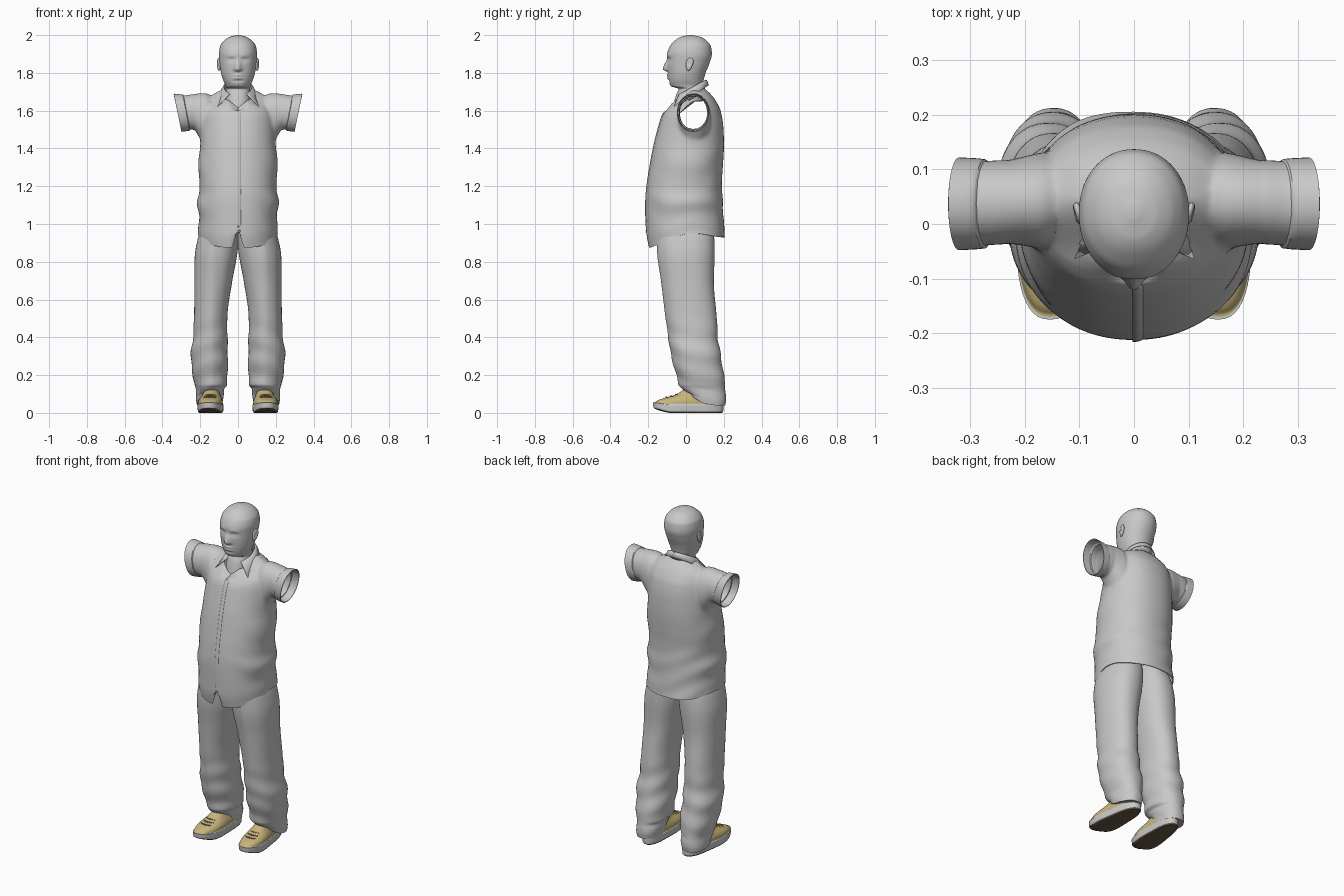
import bpy, bmesh, math
from math import sin, cos, pi, exp
from mathutils import Vector

if "Cube" in bpy.data.objects:
    bpy.data.objects.remove(bpy.data.objects["Cube"])


def material(name, rgb):
    m = bpy.data.materials.new(name)
    m.use_nodes = True
    m.diffuse_color = (*rgb, 1)
    m.node_tree.nodes["Principled BSDF"].inputs["Base Color"].default_value = (*rgb, 1)
    return m


GREY = material("plain grey", (0.58, 0.58, 0.58))
TAN = material("tan canvas", (0.57, 0.46, 0.2))
OLIVE = material("olive lace", (0.24, 0.18, 0.08))
BROWN = material("brown outsole", (0.15, 0.105, 0.075))


def bell(v, mid, width):
    return exp(-((v - mid) / width) ** 2)


def ramp(v, a, b):
    t = min(1, max(0, (v - a) / (b - a)))
    return t * t * (3 - 2 * t)


def finish(bm, name, mats, angle=40):
    bmesh.ops.recalc_face_normals(bm, faces=bm.faces)
    me = bpy.data.meshes.new(name)
    bm.to_mesh(me)
    bm.free()
    ob = bpy.data.objects.new(name, me)
    bpy.context.collection.objects.link(ob)
    for m in mats:
        me.materials.append(m)
    smooth(ob, angle)
    return ob


def smooth(ob, angle=40):
    bpy.ops.object.select_all(action='DESELECT')
    ob.select_set(True)
    bpy.context.view_layer.objects.active = ob
    bpy.ops.object.shade_smooth_by_angle(angle=math.radians(angle))


def fine_rows(rows, steps):
    """Monotone smooth interpolation of section rows along their first value."""
    cols = list(zip(*rows))
    s, n = cols[0], len(rows)

    def slopes(c):
        d = [(c[i + 1] - c[i]) / (s[i + 1] - s[i]) for i in range(n - 1)]
        mid = [2 * a * b / (a + b) if a * b > 0 else 0 for a, b in zip(d, d[1:])]
        return [d[0]] + mid + [d[-1]]

    ms = [slopes(c) for c in cols]
    out = []
    for i in range(n - 1):
        h = s[i + 1] - s[i]
        for k in range(steps):
            t = k / steps
            a, b = (1 + 2 * t) * (1 - t) ** 2, t * t * (3 - 2 * t)
            e, f = t * (1 - t) ** 2 * h, t * t * (t - 1) * h
            out.append([a * c[i] + b * c[i + 1] + e * m[i] + f * m[i + 1]
                        for c, m in zip(cols, ms)])
    return out + [list(rows[-1])]


def loft(rows, steps, n, power, shape):
    """Rows are (height, centre x, half width, front y, back y)."""
    bm = bmesh.new()
    rings = []
    for z, cx, hw, yf, yb in fine_rows(rows, steps):
        ring = []
        for k in range(n):
            c, s = sin(2 * pi * k / n), -cos(2 * pi * k / n)
            x = cx + hw * math.copysign(abs(c) ** (2 / power), c)
            y = (yf + yb) / 2 + (yb - yf) / 2 * math.copysign(abs(s) ** (2 / power), s)
            ring.append(bm.verts.new(shape(Vector((x, y, z)))))
        rings.append(ring)
    for a, b in zip(rings, rings[1:]):
        for k in range(n):
            j = (k + 1) % n
            bm.faces.new((a[k], a[j], b[j], b[k]))
    for ring in (rings[0], rings[-1]):
        bm.faces.new(ring).material_index = 1
    return bm


# Head and neck, the neck running down into the open shirt front
def face(p):
    x, y, z = abs(p.x), p.y, p.z
    if y < -0.01 and z > 1.72:
        f = ramp(-y, 0.01, 0.05)
        nose = ramp(z, 1.802, 1.818) * (1 - ramp(z, 1.818, 1.885))
        y -= f * 0.024 * nose * bell(x, 0, 0.012 + 0.006 * nose)
        y += f * 0.010 * bell(x, 0.036, 0.02) * bell(z, 1.868, 0.011)
        y -= f * 0.006 * bell(x, 0.036, 0.014) * bell(z, 1.866, 0.006)
        y -= f * 0.003 * bell(x, 0.035, 0.03) * bell(z, 1.893, 0.01)
        y -= f * 0.007 * bell(x, 0, 0.022) * (bell(z, 1.788, 0.006) + bell(z, 1.772, 0.006))
        y += f * 0.004 * bell(x, 0, 0.03) * bell(z, 1.757, 0.007)
    z -= 0.09 * ramp(-y, -0.05, 0.08) * (1 - ramp(z, 1.65, 1.70))
    return Vector((p.x, y, z))


head = [(1.65, 0, .07, -.098, .09), (1.675, 0, .067, -.066, .087), (1.715, 0, .064, -.04, .087),
        (1.73, 0, .066, -.08, .088), (1.76, 0, .078, -.092, .093), (1.80, 0, .09, -.096, .104),
        (1.85, 0, .097, -.099, .124), (1.90, 0, .101, -.099, .137), (1.94, 0, .095, -.086, .132),
        (1.97, 0, .075, -.06, .11), (1.99, 0, .045, -.03, .078), (2.0, 0, .01, .01, .035)]
finish(loft(head, 9, 96, 2.1, face), "head", [GREY, GREY], 60)

for side, s in (("left", 1), ("right", -1)):
    bm = bmesh.new()
    bmesh.ops.create_uvsphere(bm, u_segments=20, v_segments=14, radius=1)
    for v in bm.verts:
        x, y, z = v.co
        dent = 0.008 * bell(y, -0.1, 0.5) * bell(z, 0.1, 0.5) if x > 0 else 0
        y = y * (0.019 + 0.005 * z) + 0.018 + 0.006 * z
        v.co = (s * (0.1 + 0.011 * x - dent + 0.2 * (y - 0.01)), y, 1.845 + 0.034 * z)
    finish(bm, side + "_ear", [GREY], 60)


# Shirt body with tail hem, open neckline and folds
def shirt_shape(p):
    x, y, z = p
    front = ramp(-y, -0.02, 0.13)
    low = 1 - ramp(z, 0.95, 1.15)
    dz = -low * (0.075 * min(1, max(0, -y / 0.19)) + 0.02 * ramp(y, 0.05, 0.2))
    if y < 0:
        dz += 0.10 * max(0, 1 - abs(x) / 0.03) * (1 - ramp(z, 0.95, 1.02))
        dz -= 0.04 * ramp(z, 1.62, 1.71) * max(0, 1 - abs(x) / 0.05)
    dz -= 0.06 * ramp(z, 1.55, 1.71) * ramp(-y, -0.05, 0.06)
    fold = 0.004 * sin(z * 55 + 3 * sin(9 * x + 4 * y)) * (1 - ramp(z, 1.1, 1.3))
    fold += 0.003 * sin(z * 30 + x * 30) * ramp(abs(x), 0.08, 0.2) * (1 - ramp(z, 1.4, 1.5))
    fold *= 1 - 0.8 * front * (1 - ramp(abs(x), 0.1, 0.2))
    return Vector((x * (1 + 4 * fold), y * (1 + 2 * fold), z + dz))


body = [(0.95, 0, .215, -.197, .207), (1.02, 0, .207, -.211, .20), (1.12, 0, .212, -.212, .194),
        (1.22, 0, .205, -.203, .19), (1.32, 0, .208, -.187, .196), (1.42, 0, .202, -.168, .201),
        (1.52, 0, .195, -.142, .197), (1.60, 0, .188, -.118, .183), (1.65, 0, .175, -.102, .159),
        (1.688, 0, .135, -.088, .13), (1.715, 0, .078, -.07, .10)]
shirt = finish(loft(body, 7, 96, 2.15, shirt_shape), "shirt", [GREY, BROWN])
placket_path = sorted((v.co.copy() for v in shirt.data.vertices
                       if abs(v.co.x) < 1e-4 and v.co.y < -0.075), key=lambda c: c.z)

# Sleeves joined to the body, each with a turned cuff
sleeve = [(.12, .045, .05, 1.47, 1.655), (.165, .043, .09, 1.42, 1.694), (.20, .042, .083, 1.45, 1.694),
          (.245, .04, .077, 1.495, 1.686), (.29, .038, .077, 1.50, 1.68),
          (.294, .037, .082, 1.495, 1.685), (.34, .037, .085, 1.488, 1.69)]
for s in (1, -1):
    def turn(p, s=s):
        slant = 0.2 * ramp(p.z, 0.2, 0.3) * (1.69 - p.y)
        return Vector((s * (p.z - slant), p.x, p.y))
    arm = finish(loft(sleeve, 5, 48, 2.1, turn), "sleeve", [GREY, BROWN])
    mod = shirt.modifiers.new("join", 'BOOLEAN')
    mod.operation, mod.solver, mod.object = 'UNION', 'EXACT', arm
    bpy.context.view_layer.objects.active = shirt
    bpy.ops.object.modifier_apply(modifier=mod.name)
    bpy.data.objects.remove(arm)

# Open the hem, neck and cuffs, then soften the armholes
bm = bmesh.new()
bm.from_mesh(shirt.data)
bmesh.ops.delete(bm, geom=[f for f in bm.faces if f.material_index == 1], context='FACES')
bmesh.ops.remove_doubles(bm, verts=bm.verts, dist=0.002)
soft = [v for v in bm.verts if 0.11 < abs(v.co.x) < 0.24 and v.co.z > 1.38]
for i in range(8):
    bmesh.ops.smooth_vert(bm, verts=soft, factor=0.5, use_axis_x=True, use_axis_y=True, use_axis_z=True)
bm.to_mesh(shirt.data)
bm.free()
shirt.data.materials.pop(index=1)
smooth(shirt)
solid = shirt.modifiers.new("cloth", 'SOLIDIFY')
solid.thickness, solid.offset = 0.004, -1


def strip(name, lines, thickness):
    """Cloth strip through equal-length lines of points."""
    bm = bmesh.new()
    vs = [[bm.verts.new(p) for p in line] for line in lines]
    for a, b in zip(vs, vs[1:]):
        for i in range(len(a) - 1):
            bm.faces.new((a[i], a[i + 1], b[i + 1], b[i]))
    ob = finish(bm, name, [GREY], 50)
    m = ob.modifiers.new("cloth", 'SOLIDIFY')
    m.thickness, m.offset = thickness, 0


# Button placket with one raised edge
edge = ((-.003, -.003), (.008, -.002), (.022, .004))
strip("button_placket", [[c + Vector((x, y, 0)) for x, y in edge] for c in placket_path], 0.002)

# Folded collar with spread points
lines = []
for k in range(33):
    t = k / 16 - 1
    a, b, tip = t * 2.55, t * 2.2, abs(t) ** 4
    top = 1.762 - 0.04 * (1 - cos(a))
    lines.append([(0.068 * sin(a), 0.03 + 0.068 * cos(a), top - 0.06),
                  (0.074 * sin(a), 0.03 + 0.074 * cos(a), top),
                  (0.08 * sin(a), 0.03 + 0.08 * cos(a), top - 0.002),
                  ((0.098 + 0.04 * tip) * sin(b), 0.03 + (0.09 + 0.07 * tip) * cos(b),
                   top - 0.028 - 0.044 * tip)])
strip("collar", lines, 0.003)

# Trouser legs and shoes
leg = [(.06, .15, .068, .02, .207), (.11, .15, .073, .0, .212), (.13, .15, .075, -.02, .21),
       (.15, .145, .086, -.036, .208), (.20, .147, .092, -.045, .20), (.30, .152, .098, -.073, .185),
       (.40, .147, .091, -.088, .168), (.50, .145, .088, -.102, .163), (.70, .13, .1, -.127, .147),
       (.85, .115, .112, -.148, .152), (.92, .105, .108, -.15, .15), (1.02, .09, .085, -.12, .12)]
shoe = [(0, 0, .064, -.15, .19), (.008, 0, .07, -.172, .197), (.043, 0, .071, -.175, .198),
        (.046, 0, .068, -.17, .193), (.062, 0, .067, -.158, .192), (.078, 0, .062, -.118, .19),
        (.095, 0, .054, -.06, .185), (.13, 0, .044, 0, .18)]


def shoe_shape(p, s):
    waist = 1 - 0.16 * ramp(p.y, -0.08, 0.08)
    spring = 0.018 * ramp(-p.y, 0.08, 0.175) * (1 - ramp(p.z, 0.03, 0.06))
    return Vector((s * (p.x * waist + 0.143 - 0.06 * p.y), p.y, p.z + spring))


def bar(name, s, size, y, z):
    """Thin dark bar laid across the shoe, bowed down at its ends."""
    bm = bmesh.new()
    bmesh.ops.create_grid(bm, x_segments=8, y_segments=1, size=0.5)
    for v in bm.verts:
        u = v.co.x * 2
        flat = Vector((v.co.x * size[0], y + v.co.y * size[1] + 0.012 * u * u, z - 0.004 * u * u))
        v.co = shoe_shape(flat, s)
    m = finish(bm, name, [OLIVE], 30).modifiers.new("thickness", 'SOLIDIFY')
    m.thickness, m.offset = 0.006, 0


for side, s in (("left", 1), ("right", -1)):
    def cloth(p, s=s):
        x, y, z = p
        amount = (1 - ramp(z, 0.3, 0.6)) * 0.0025 * ramp(z, 0.05, 0.1)
        fold = amount * sin(z * 50 + 14 * x + 10 * y)
        crease = 0.006 * bell(x, 0.14, 0.03) * ramp(-y, 0, 0.05)
        drop = 0.035 * (1 - ramp(y, 0, 0.1)) * (1 - ramp(z, 0.06, 0.12))
        drop -= 0.022 * ramp(y, 0.02, 0.18) * (1 - ramp(z, 0.06, 0.2))
        out_x, out_y = (1 if x > 0.15 else -1), (1 if y > 0.05 else -1)
        return Vector((s * (x + fold * out_x), y - crease + fold * out_y, z + drop))
    finish(loft(leg, 6, 56, 2.2, cloth), side + "_trouser_leg", [GREY, GREY], 50)

    # Outsole, rubber side wall and canvas upper
    bm = loft(shoe, 4, 48, 2.4, lambda p: shoe_shape(p, s))
    for i, f in enumerate(bm.faces):
        ring = i // 48
        f.material_index = 2 if ring < 4 else 0 if ring < 12 else 1
    bm.faces.ensure_lookup_table()
    bm.faces[-2].material_index = 2
    finish(bm, side + "_shoe", [GREY, TAN, BROWN], 40)

    # Laces across the tongue
    for i in range(4):
        bar(f"{side}_lace_{i + 1}", s, (0.066, 0.005), -0.106 + 0.025 * i, 0.083 + 0.0065 * i)
